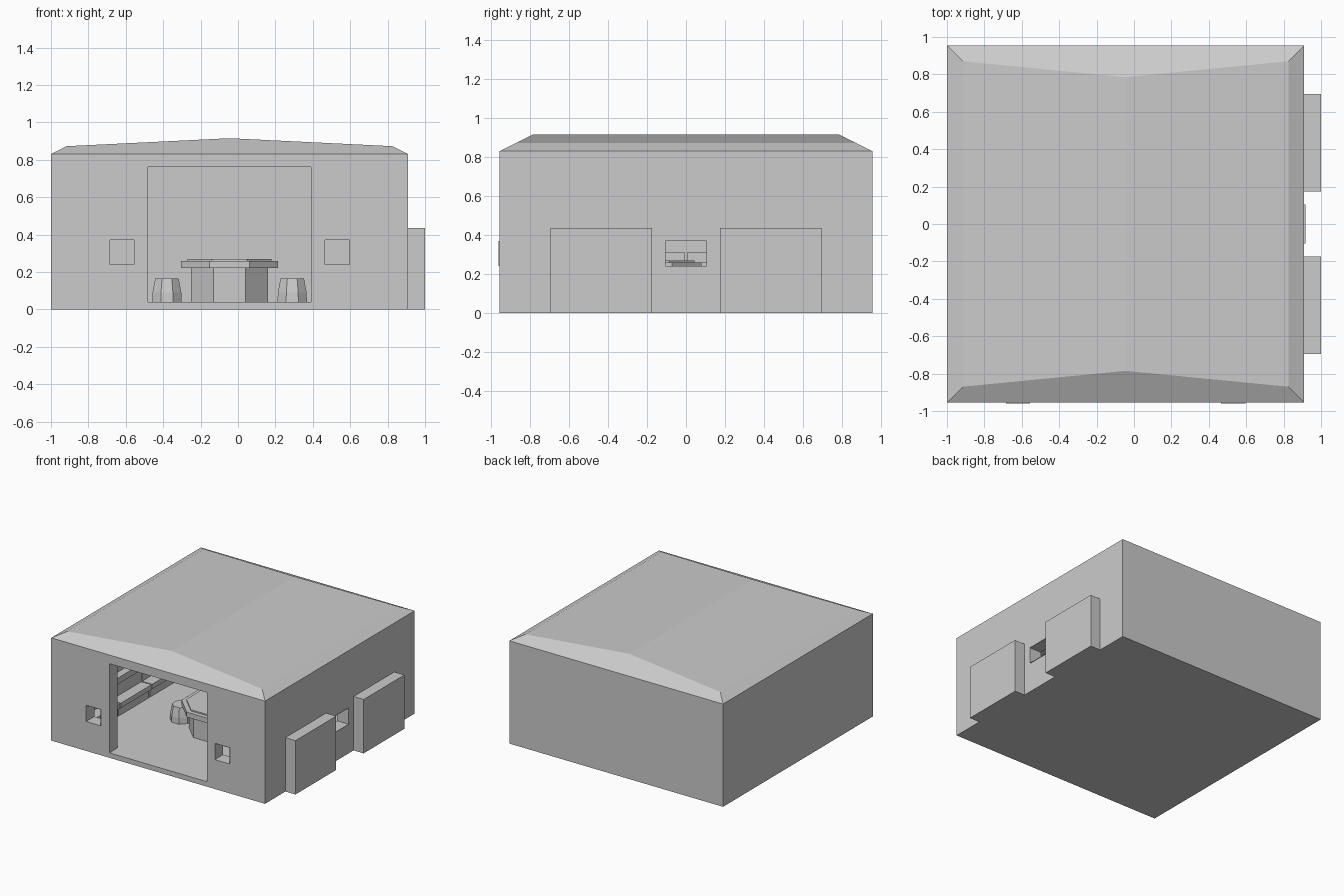
import bpy, bmesh, math

if "Cube" in bpy.data.objects:
    bpy.data.objects.remove(bpy.data.objects["Cube"])

CX = -0.045          # centre line of the house body
T = 0.1              # wall thickness


def mesh_object(name, verts, faces):
    me = bpy.data.meshes.new(name)
    me.from_pydata(verts, [], faces)
    bm = bmesh.new()
    bm.from_mesh(me)
    bmesh.ops.recalc_face_normals(bm, faces=bm.faces)
    bm.to_mesh(me)
    bm.free()
    ob = bpy.data.objects.new(name, me)
    bpy.context.collection.objects.link(ob)
    return ob


def box(name, x, y, z):
    v = [(a, b, c) for c in z for b in y for a in x]
    f = [(0, 1, 3, 2), (4, 5, 7, 6), (0, 1, 5, 4),
         (2, 3, 7, 6), (0, 2, 6, 4), (1, 3, 7, 5)]
    return mesh_object(name, v, f)


def lathe(name, cx, cy, profile, n=8):
    """Faceted turned shape from (radius, z) pairs, flat face to the front."""
    v, f = [], []
    for r, z in profile:
        for i in range(n):
            a = 2 * math.pi * (i + 0.5) / n
            v.append((cx + r * math.cos(a), cy + r * math.sin(a), z))
    for k in range(len(profile) - 1):
        for i in range(n):
            j = (i + 1) % n
            f.append((k * n + i, k * n + j, (k + 1) * n + j, (k + 1) * n + i))
    f.append(tuple(range(n)))
    f.append(tuple(range(len(v) - n, len(v))))
    return mesh_object(name, v, f)


def ring(hx, hy, z):
    return [(CX + sx * hx, sy * hy, z) for sx, sy in ((-1, -1), (1, -1), (1, 1), (-1, 1))]


# House body with low hipped roof
verts = ring(0.955, 0.955, 0) + ring(0.955, 0.955, 0.83) + ring(0.87, 0.87, 0.8725)
verts += [(CX, -0.785, 0.915), (CX, 0.785, 0.915)]
faces = [(0, 1, 2, 3)] + [(i, (i + 1) % 4, (i + 1) % 4 + 4, i + 4) for i in range(4)]
faces += [(4, 5, 9, 12, 8), (6, 7, 11, 13, 10), (5, 6, 10, 9), (7, 4, 8, 11),
          (9, 10, 13, 12), (11, 8, 12, 13)]
house = mesh_object("house_shell", verts, faces)

# Room, doorway and window openings
WZ = (0.24, 0.37)
FRONT_WINDOWS = [(-0.685, -0.555), (0.465, 0.595)]
cutters = [box("room_cutter", (-1 + T, 0.91 - T), (-0.955 + T, 0.955 - T), (0.04, 0.80)),
           box("door_cutter", (-0.48, 0.39), (-1.1, -0.8), (0.04, 0.76)),
           box("side_window_cutter", (0.7, 1.1), (-0.105, 0.105), WZ)]
cutters += [box("front_window_cutter", wx, (-1.1, -0.8), WZ) for wx in FRONT_WINDOWS]
for c in cutters:
    mod = house.modifiers.new(c.name, 'BOOLEAN')
    mod.operation = 'DIFFERENCE'
    mod.solver = 'EXACT'
    mod.object = c
    c.hide_render = True
    c.hide_viewport = False
bpy.context.view_layer.objects.active = house
for mod in list(house.modifiers):
    bpy.ops.object.modifier_apply(modifier=mod.name)
for c in cutters:
    bpy.data.objects.remove(c)

# Thin window sleeves standing slightly proud of the walls
SIDES = [(0, 1, 5, 4), (1, 2, 6, 5), (2, 3, 7, 6), (3, 0, 4, 7)]
for wx in FRONT_WINDOWS:
    v = [(a, y, z) for y in (-0.96, -0.955)
         for a, z in ((wx[0], WZ[0]), (wx[1], WZ[0]), (wx[1], WZ[1]), (wx[0], WZ[1]))]
    mesh_object("front_window_sleeve", v, SIDES)
v = [(x, b, z) for x in (0.91, 0.916)
     for b, z in ((-0.105, WZ[0]), (0.105, WZ[0]), (0.105, WZ[1]), (-0.105, WZ[1]))]
mesh_object("side_window_sleeve", v, SIDES)

# Outside bays on the right wall
for s in (-1, 1):
    box("side_bay", (0.91, 1.0), sorted((s * 0.175, s * 0.695)), (0, 0.435))

# Round table
TY = -0.18
lathe("table_base", CX, TY, [(0.222, 0.04), (0.222, 0.22)])
lathe("table_top", CX, TY, [(0.28, 0.22), (0.28, 0.26)])
lathe("table_plate", CX, TY, [(0.243, 0.26), (0.243, 0.27)])

# Stools
for s in (-1, 1):
    lathe("stool", CX + s * 0.335, TY, [(0.085, 0.04), (0.083, 0.09), (0.068, 0.165)])

# Stepped bench along the left wall, in segments
for i in range(4):
    y0 = -0.8 + i * 0.4
    ys = (y0 + 0.005, y0 + 0.395)
    box("bench_base", (-0.9, -0.79), ys, (0.04, 0.11))
    box("bench_seat", (-0.9, -0.77), ys, (0.11, 0.15))
    box("bench_back", (-0.9, -0.86), ys, (0.15, 0.26))
    box("bench_rail", (-0.9, -0.84), ys, (0.26, 0.31))
